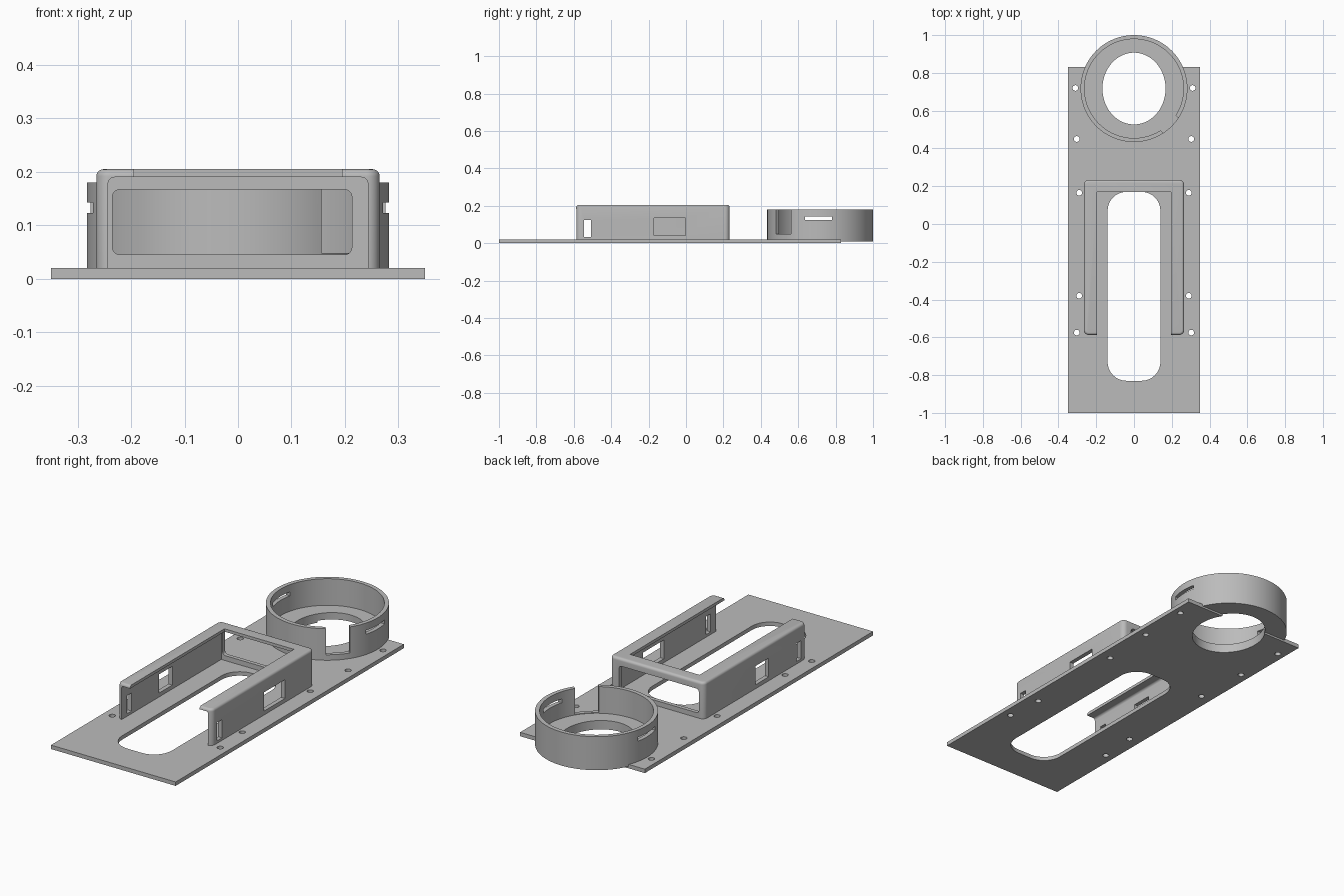
import bpy, bmesh, math
from mathutils import Matrix, Vector

cube = bpy.data.objects.get("Cube")
if cube:
    bpy.data.objects.remove(cube, do_unlink=True)

grey = bpy.data.materials.new("plain_grey")
grey.use_nodes = True
COLOR = (0.5, 0.5, 0.5, 1)
grey.diffuse_color = COLOR
grey.node_tree.nodes["Principled BSDF"].inputs["Base Color"].default_value = COLOR


def finish(name, bm):
    mesh = bpy.data.meshes.new(name)
    bmesh.ops.recalc_face_normals(bm, faces=bm.faces)
    bm.to_mesh(mesh)
    bm.free()
    mesh.materials.append(grey)
    obj = bpy.data.objects.new(name, mesh)
    bpy.context.collection.objects.link(obj)
    return obj


def box(name, x, y, z, axis=None, radius=0, top=0, turn=0):
    """Box from ranges; rounds edges along one axis, then the top edges."""
    bm = bmesh.new()
    bmesh.ops.create_cube(bm, size=1)
    size = Vector((x[1] - x[0], y[1] - y[0], z[1] - z[0]))
    mid = Vector((x[0] + x[1], y[0] + y[1], z[0] + z[1])) / 2
    bmesh.ops.scale(bm, vec=size, verts=bm.verts)
    if radius:
        edges = [e for e in bm.edges
                 if abs((e.verts[0].co - e.verts[1].co)[axis]) > size[axis] * 0.9]
        bmesh.ops.bevel(bm, geom=edges, offset=radius, segments=8, profile=0.5, affect='EDGES')
    if top:
        edges = [e for e in bm.edges if all(v.co.z > size.z * 0.499 for v in e.verts)]
        bmesh.ops.bevel(bm, geom=edges, offset=top, segments=5, profile=0.5, affect='EDGES')
    matrix = Matrix.Translation(mid) @ Matrix.Rotation(turn, 4, 'Z')
    bmesh.ops.transform(bm, matrix=matrix, verts=bm.verts)
    return finish(name, bm)


def cylinder(name, x, y, z, rx, ry=None, sides=96):
    bm = bmesh.new()
    bmesh.ops.create_cone(bm, cap_ends=True, segments=sides, radius1=1, radius2=1, depth=1)
    bmesh.ops.scale(bm, vec=(rx, ry or rx, z[1] - z[0]), verts=bm.verts)
    bmesh.ops.translate(bm, vec=(x, y, (z[0] + z[1]) / 2), verts=bm.verts)
    return finish(name, bm)


def cut(obj, cutters):
    """Subtract each cutter, bake the result and remove the cutters."""
    for c in cutters:
        mod = obj.modifiers.new("cut", 'BOOLEAN')
        mod.operation, mod.solver, mod.object = 'DIFFERENCE', 'EXACT', c
    bpy.context.view_layer.update()
    graph = bpy.context.evaluated_depsgraph_get()
    mesh = bpy.data.meshes.new_from_object(obj.evaluated_get(graph))
    obj.modifiers.clear()
    obj.data = mesh
    for c in cutters:
        bpy.data.objects.remove(c, do_unlink=True)


def smooth(obj):
    bpy.ops.object.select_all(action='DESELECT')
    obj.select_set(True)
    bpy.context.view_layer.objects.active = obj
    bpy.ops.object.shade_smooth_by_angle(angle=math.radians(30))


RING_Y = 0.717
THROUGH = (-0.1, 0.3)


def bore():
    return cylinder("bore_cutter", 0, RING_Y, THROUGH, 0.167, 0.19)


# Base plate with long slot, bore and screw holes
plate = box("base_plate", (-0.35, 0.35), (-1, 0.83), (0, 0.02))
holes = [box("slot_cutter", (-0.14, 0.14), (-0.83, 0.17), THROUGH, 2, 0.1), bore()]
for hx, hy in [(0.31, 0.72), (0.303, 0.45), (0.29, 0.165), (0.29, -0.38), (0.303, -0.575)]:
    for side in (-1, 1):
        holes.append(cylinder("screw_cutter", side * hx, hy, THROUGH, 0.015, sides=24))
cut(plate, holes)

# Round cup with floor, diagonal gap and two side slots
ring = cylinder("round_cup", 0, RING_Y, (0.01, 0.18), 0.283, sides=128)
d = 0.272 * math.sqrt(0.5)
cut(ring, [
    cylinder("cup_cutter", 0, RING_Y, (0.045, 0.3), 0.262, sides=128),
    bore(),
    box("gap_cutter", (d - 0.05, d + 0.05), (RING_Y - d - 0.056, RING_Y - d + 0.056),
        (0.048, 0.3), turn=-math.pi / 4),
    box("side_slot_cutter", (-0.4, 0.4), (0.637, 0.78), (0.123, 0.143)),
])

# U-shaped housing, open at the front and top, with a lip around the top
frame = box("housing", (-0.265, 0.265), (-0.587, 0.233), (0.015, 0.205), 2, 0.025, top=0.013)
cut(frame, [
    box("cavity_cutter", (-0.243, 0.243), (-0.8, 0.213), (-0.1, 0.19), 1, 0.012),
    box("top_cutter", (-0.195, 0.195), (-0.8, 0.17), (0.1, 0.3)),
    box("back_window_cutter", (-0.235, 0.213), (0.1, 0.3), (0.045, 0.167), 1, 0.014),
    box("wall_slot_cutter", (-0.4, 0.4), (-0.545, -0.507), (0.033, 0.125)),
    box("right_window_cutter", (0.1, 0.4), (-0.17, -0.002), (0.04, 0.135)),
    box("left_window_cutter", (-0.4, -0.1), (-0.285, -0.18), (0.04, 0.135)),
])

for part in (plate, ring, frame):
    smooth(part)
